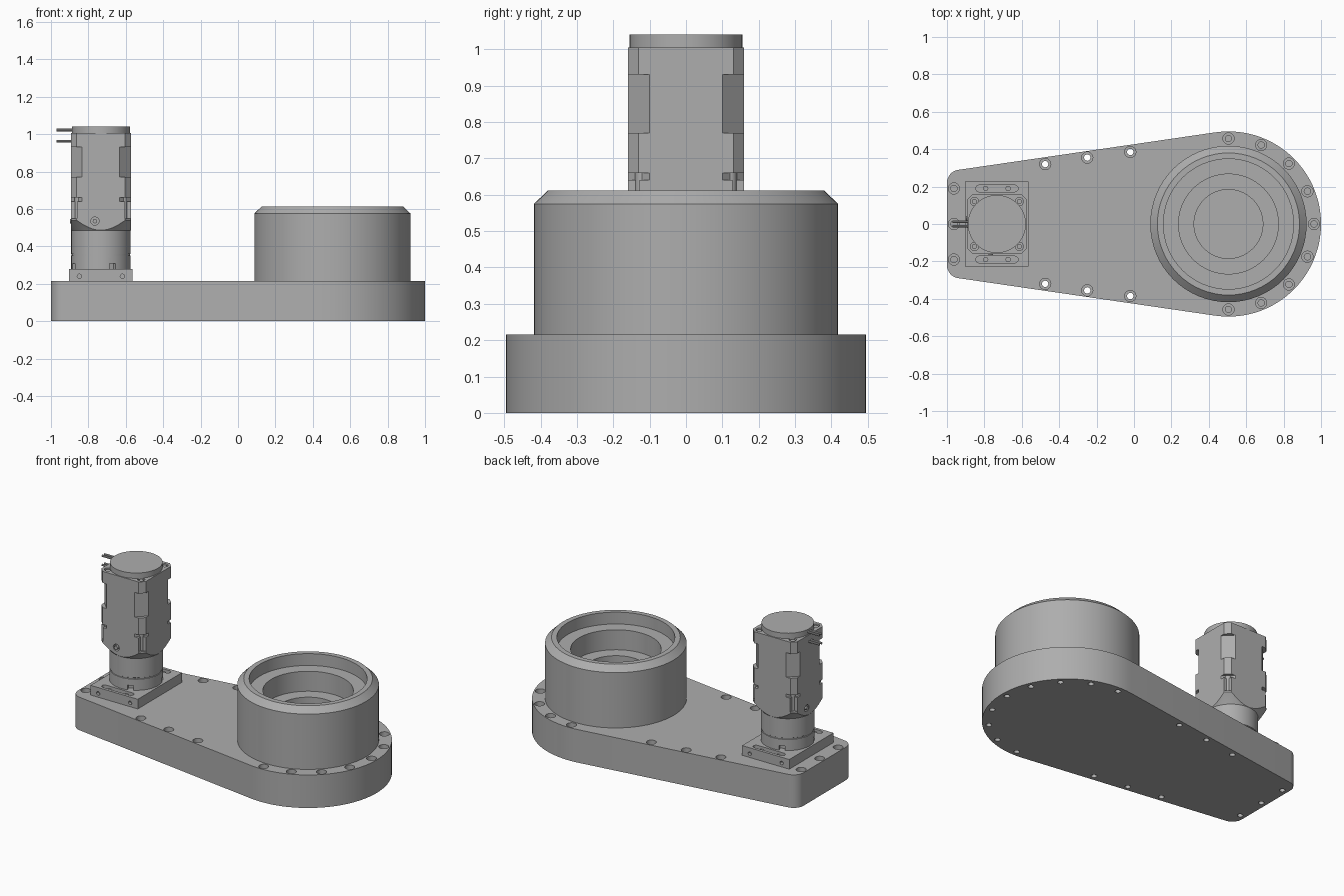
import bpy, bmesh, math
from mathutils import Matrix, Vector

if "Cube" in bpy.data.objects:
    bpy.data.objects.remove(bpy.data.objects["Cube"])

GREY = (0.42, 0.42, 0.42, 1)
metal = bpy.data.materials.new("machined grey")
metal.use_nodes = True
metal.diffuse_color = GREY
metal.node_tree.nodes["Principled BSDF"].inputs["Base Color"].default_value = GREY

DRUM_X, MOTOR_X, DECK = 0.505, -0.733, 0.215


def lathe(bm, profile, at=(0, 0, 0), axis="Z", steps=32):
    """Closed solid of revolution; the profile runs from axis to axis."""
    part = bmesh.new()
    vs = [part.verts.new((r, 0, z)) for r, z in profile]
    es = [part.edges.new(p) for p in zip(vs, vs[1:])]
    bmesh.ops.spin(part, geom=vs + es, axis=(0, 0, 1), cent=(0, 0, 0),
                   steps=steps, angle=math.tau)
    bmesh.ops.remove_doubles(part, verts=part.verts, dist=1e-5)
    turn = {"Z": Matrix(), "X": Matrix.Rotation(math.pi / 2, 4, "Y"),
            "Y": Matrix.Rotation(-math.pi / 2, 4, "X")}[axis]
    merge(bm, part, Matrix.Translation(at) @ turn)


def prism(bm, outline, z0, z1, matrix=Matrix()):
    part = bmesh.new()
    face = part.faces.new([part.verts.new((x, y, z0)) for x, y in outline])
    new = bmesh.ops.extrude_face_region(part, geom=[face])["geom"]
    bmesh.ops.translate(part, vec=(0, 0, z1 - z0),
                        verts=[v for v in new if isinstance(v, bmesh.types.BMVert)])
    merge(bm, part, matrix)


def merge(bm, part, matrix):
    bmesh.ops.transform(part, matrix=matrix, verts=part.verts)
    bmesh.ops.recalc_face_normals(part, faces=part.faces)
    mesh = bpy.data.meshes.new("part")
    part.to_mesh(mesh)
    part.free()
    bm.from_mesh(mesh)
    bpy.data.meshes.remove(mesh)


def rod(r, z0, z1):
    return [(0, z0), (r, z0), (r, z1), (0, z1)]


def arc(cx, cy, r, a0, a1, n):
    angles = [math.radians(a0 + (a1 - a0) * i / n) for i in range(n + 1)]
    return [(cx + r * math.cos(a), cy + r * math.sin(a)) for a in angles]


def rect(w, d):
    return [(-w, -d), (w, -d), (w, d), (-w, d)]


def cut_square(h, c):
    """Square of half-width h with corners cut by c."""
    k = h - c
    return [(h, -k), (h, k), (k, h), (-k, h), (-h, k), (-h, -k), (-k, -h), (k, -h)]


def finish(name, bm):
    mesh = bpy.data.meshes.new(name)
    bm.to_mesh(mesh)
    bm.free()
    mesh.materials.append(metal)
    ob = bpy.data.objects.new(name, mesh)
    bpy.context.collection.objects.link(ob)
    return ob


def select(ob):
    bpy.ops.object.select_all(action="DESELECT")
    ob.select_set(True)
    bpy.context.view_layer.objects.active = ob


def boolean(ob, bm, operation="DIFFERENCE"):
    cutter = finish("cutter", bm)
    cutter.hide_render = True
    mod = ob.modifiers.new("cut", "BOOLEAN")
    mod.operation, mod.object, mod.solver = operation, cutter, "EXACT"
    select(ob)
    bpy.ops.object.modifier_apply(modifier=mod.name)
    bpy.data.objects.remove(cutter)


def smooth(ob):
    select(ob)
    bpy.ops.object.shade_smooth_by_angle(angle=math.radians(30))


M = Matrix.Translation((MOTOR_X, 0, 0))
corners = [(sx, sy) for sx in (-1, 1) for sy in (-1, 1)]

# Teardrop housing with counterbored screw holes
bm = bmesh.new()
outline = (arc(DRUM_X, 0, 0.495, -98.2, 98.2, 48)
           + arc(-0.93, 0.22, 0.07, 98.2, 180, 8)
           + arc(-0.93, -0.22, 0.07, 180, 261.8, 8))
prism(bm, outline, 0, DECK)
base = finish("housing", bm)
holes = bmesh.new()
head, low = 0.03, 0.017
through = [(0, -0.01), (low, -0.01), (low, 0.17), (head, 0.17), (head, 0.23), (0, 0.23)]
blind = [(0, 0.1), (low, 0.1), (low, 0.17), (head, 0.17), (head, 0.23), (0, 0.23)]
for x, y in [(-0.475, 0.32), (-0.25, 0.355), (-0.02, 0.385)]:
    for s in (-1, 1):
        lathe(holes, through, (x, s * y, 0), steps=20)
rim = arc(DRUM_X, 0, 0.457, -90, 90, 8) + [(-0.963, y) for y in (-0.19, 0, 0.19)]
for x, y in rim:
    lathe(holes, blind, (x, y, 0), steps=20)
    lathe(holes, rod(low, -0.01, 0.06), (x, y, 0), steps=20)
boolean(base, holes)
smooth(base)

# Hollow stepped drum
bm = bmesh.new()
lathe(bm, [(0, 0.2), (0.418, 0.2), (0.418, 0.575), (0.38, 0.612), (0.348, 0.612),
           (0.348, 0.535), (0.267, 0.535), (0.267, 0.405), (0.184, 0.405),
           (0.184, 0.25), (0, 0.25)], (DRUM_X, 0, 0), steps=64)
smooth(finish("drum", bm))

# Mounting plate with slots and side holes
bm = bmesh.new()
prism(bm, rect(0.17, 0.227), DECK - 0.01, 0.278, M)
plate = finish("mounting_plate", bm)
cut = bmesh.new()
for s in (-1, 1):
    slot = arc(0.095, 0, 0.018, -90, 90, 8) + arc(-0.095, 0, 0.018, 90, 270, 8)
    prism(cut, slot, 0.255, 0.3, M @ Matrix.Translation((0, s * 0.19, 0)))
    for x in (-0.115, 0.115):
        lathe(cut, rod(0.012, -0.02, 0.02), (MOTOR_X + x, s * 0.227, 0.24), "Y", 12)
boolean(plate, cut)
smooth(plate)
bm = bmesh.new()
for s in (-1, 1):
    for x in (-0.06, 0.06):
        lathe(bm, rod(0.014, 0.25, 0.265), (MOTOR_X + x, s * 0.19, 0), steps=16)
smooth(finish("plate_screws", bm))

# Round gearbox with grooves and notched foot
bm = bmesh.new()
lathe(bm, [(0, 0.27), (0.159, 0.27), (0.159, 0.35), (0.156, 0.352), (0.156, 0.358),
           (0.159, 0.36), (0.159, 0.49), (0, 0.49)], (MOTOR_X, 0, 0), steps=48)
gearbox = finish("gearbox", bm)
cut = bmesh.new()
for k in range(4):
    turn = Matrix.Rotation(math.radians(-67 + 90 * k), 4, "Z")
    prism(cut, rect(0.03, 0.018), 0.26, 0.308,
          M @ turn @ Matrix.Translation((0.16, 0, 0)))
boolean(gearbox, cut)
smooth(gearbox)

# Adapter: square flange blending down into the round gearbox
bm = bmesh.new()
prism(bm, cut_square(0.16, 0.03), 0.48, 0.64, M)
adapter = finish("adapter_flange", bm)
cone = bmesh.new()
lathe(cone, [(0, 0.47), (0.15, 0.47), (0.159, 0.485), (0.215, 0.55), (0.215, 0.65),
             (0, 0.65)], (MOTOR_X, 0, 0), steps=48)
boolean(adapter, cone, "INTERSECT")
cut = bmesh.new()
for sx, sy in corners:
    prism(cut, rect(0.035, 0.035), 0.55, 0.7,
          M @ Matrix.Translation((sx * 0.163, sy * 0.163, 0)))
lathe(cut, rod(0.022, -0.02, 0.02), (MOTOR_X - 0.032, -0.16, 0.535), "Y", 16)
lathe(cut, rod(0.022, -0.02, 0.02), (MOTOR_X - 0.16, 0.032, 0.535), "X", 16)
boolean(adapter, cut)
smooth(adapter)
bm = bmesh.new()
for sx, sy in corners:
    lathe(bm, rod(0.02, 0.54, 0.66), (MOTOR_X + sx * 0.12, sy * 0.12, 0), steps=16)
lathe(bm, rod(0.012, -0.025, 0.025), (MOTOR_X - 0.032, -0.14, 0.535), "Y", 12)
lathe(bm, rod(0.012, -0.025, 0.025), (MOTOR_X - 0.14, 0.032, 0.535), "X", 12)
smooth(finish("flange_screws", bm))

# Motor body: square, corners cut deeper around the middle and at the foot
bm = bmesh.new()
prism(bm, cut_square(0.16, 0.03), 0.635, 1.005, M)
motor = finish("motor_body", bm)
cut = bmesh.new()
for k in range(4):
    turn = M @ Matrix.Rotation(math.radians(45 + 90 * k), 4, "Z")
    reach = Matrix.Translation((0.16 * math.sqrt(2) + 0.008, 0, 0))
    prism(cut, rect(0.05, 0.1), 0.77, 0.93, turn @ reach)
    prism(cut, rect(0.05, 0.1), 0.6, 0.66, turn @ reach)
for sx, sy in corners:
    lathe(cut, rod(0.022, 0.985, 1.02), (MOTOR_X + sx * 0.12, sy * 0.12, 0), steps=16)
boolean(motor, cut)
smooth(motor)
bm = bmesh.new()
for sx, sy in corners:
    lathe(bm, rod(0.014, 0.98, 1.0), (MOTOR_X + sx * 0.12, sy * 0.12, 0), steps=12)
smooth(finish("motor_screws", bm))

# Motor cap and cable stubs
bm = bmesh.new()
lathe(bm, rod(0.155, 1.0, 1.04), (MOTOR_X, 0, 0), steps=48)
smooth(finish("motor_cap", bm))
bm = bmesh.new()
for z in (0.962, 1.022):
    for y in (-0.011, 0.011):
        lathe(bm, rod(0.007, -0.06, 0.06), (-0.91, y, z), "X", 10)
smooth(finish("cable_stubs", bm))
